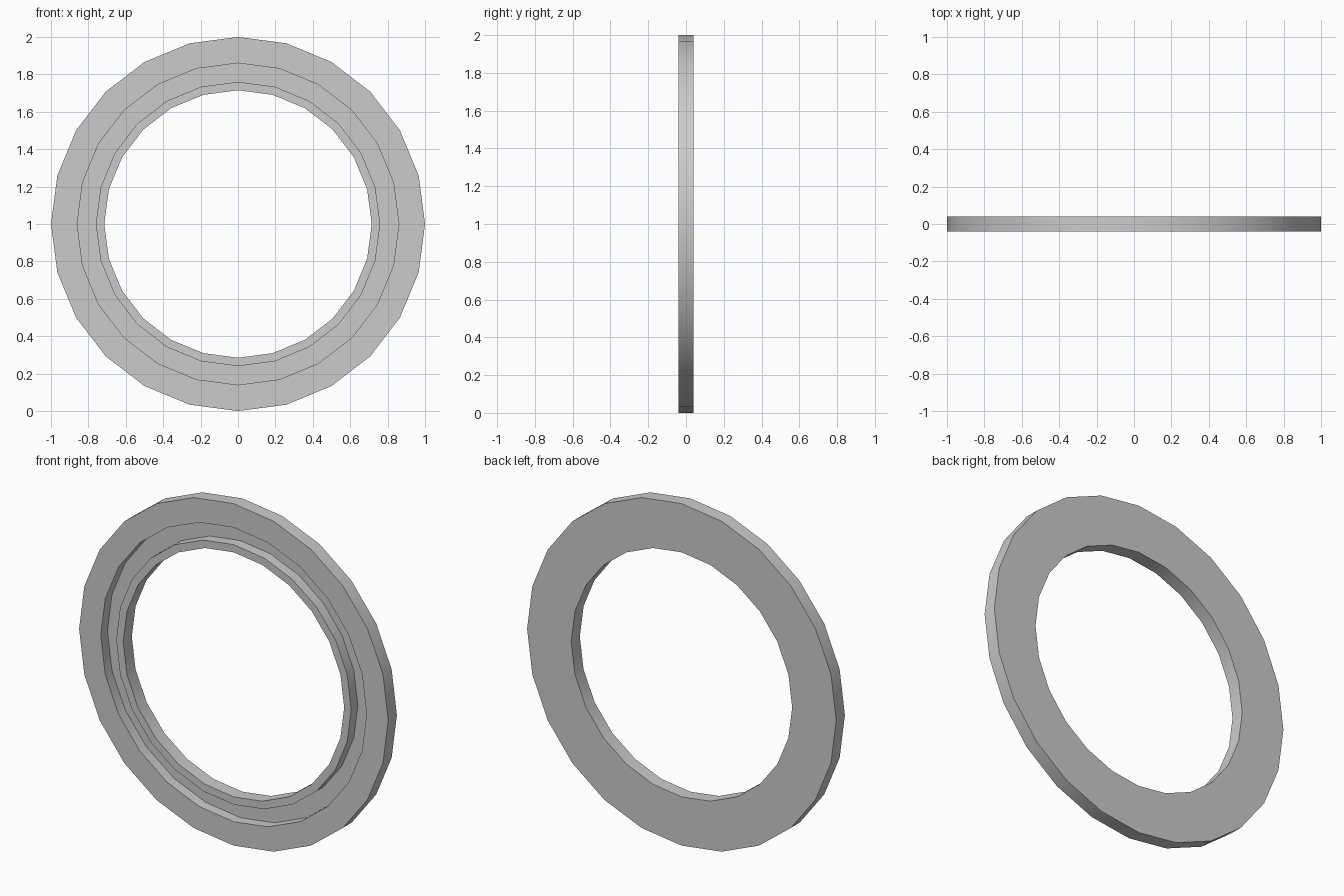
import bpy, bmesh
from math import tau
from mathutils import Vector

if "Cube" in bpy.data.objects:
    bpy.data.objects.remove(bpy.data.objects["Cube"])

SIDES = 24
FRONT, FLOOR, BACK = -0.04, 0.022, 0.04

# Cross-section (radius, y): outer lip, groove, inner lip, flat back
profile = [(1.0, BACK), (1.0, FRONT), (0.86, FRONT), (0.86, FLOOR),
           (0.76, FLOOR), (0.76, FRONT), (0.715, FRONT), (0.715, BACK)]

# Sweep the closed section around the y axis
bm = bmesh.new()
verts = [bm.verts.new((r, y, 1.0)) for r, y in profile]
edges = [bm.edges.new((verts[i - 1], verts[i])) for i in range(len(verts))]
bmesh.ops.spin(bm, geom=verts + edges, cent=Vector((0, 0, 1)), axis=Vector((0, 1, 0)),
               angle=tau, steps=SIDES, use_merge=True)
bmesh.ops.remove_doubles(bm, verts=bm.verts, dist=1e-4)
bmesh.ops.recalc_face_normals(bm, faces=bm.faces)

mesh = bpy.data.meshes.new("grooved_ring")
bm.to_mesh(mesh)
bm.free()
ring = bpy.data.objects.new("grooved_ring", mesh)
bpy.context.collection.objects.link(ring)

# Smooth round walls, crisp corners
bpy.context.view_layer.objects.active = ring
ring.select_set(True)
bpy.ops.object.shade_smooth_by_angle(angle=tau / 12)
